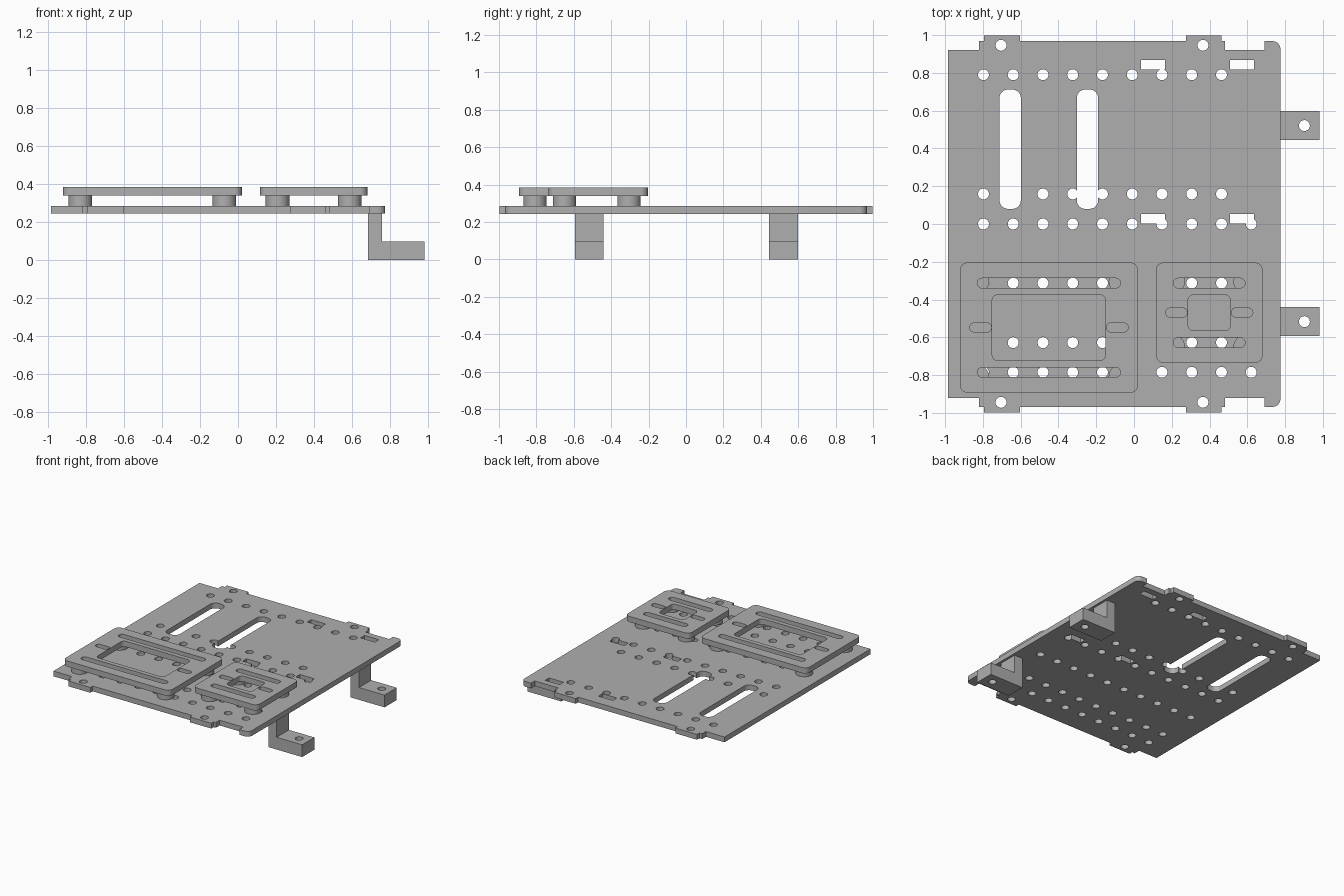
import bpy, bmesh, math
from mathutils import Vector

cube = bpy.data.objects.get("Cube")
if cube:
    bpy.data.objects.remove(cube, do_unlink=True)

grey = bpy.data.materials.new("plain grey")
grey.use_nodes = True
COLOUR = (0.43, 0.43, 0.43, 1)
grey.diffuse_color = COLOUR
grey.node_tree.nodes["Principled BSDF"].inputs["Base Color"].default_value = COLOUR


def circle(x, y, r, n=24):
    return [(x + r * math.cos(2 * math.pi * i / n), y + r * math.sin(2 * math.pi * i / n))
            for i in range(n)]


def rounded(x0, x1, y0, y1, r, n=6):
    """Rectangle outline with rounded corners, counter-clockwise."""
    pts = []
    corners = ((x1 - r, y1 - r), (x0 + r, y1 - r), (x0 + r, y0 + r), (x1 - r, y0 + r))
    for k, (cx, cy) in enumerate(corners):
        for i in range(n + 1):
            a = math.pi / 2 * (k + i / n)
            pts.append((cx + r * math.cos(a), cy + r * math.sin(a)))
    return pts


def slot(x0, x1, y, r=0.026):
    return rounded(x0, x1, y - r, y + r, r * 0.99)


def rect(x0, x1, y0, y1):
    return [(x0, y0), (x1, y0), (x1, y1), (x0, y1)]


def prism(name, outlines, z0, z1):
    """Extrude closed outlines in the ground plane from z0 to z1."""
    bm = bmesh.new()
    for pts in outlines:
        low = [bm.verts.new((x, y, z0)) for x, y in pts]
        high = [bm.verts.new((x, y, z1)) for x, y in pts]
        bm.faces.new(low[::-1])
        bm.faces.new(high)
        for i in range(len(pts)):
            j = (i + 1) % len(pts)
            bm.faces.new((low[i], low[j], high[j], high[i]))
    bmesh.ops.recalc_face_normals(bm, faces=bm.faces)
    mesh = bpy.data.meshes.new(name)
    bm.to_mesh(mesh)
    bm.free()
    mesh.materials.append(grey)
    ob = bpy.data.objects.new(name, mesh)
    bpy.context.collection.objects.link(ob)
    return ob


def cut(ob, *groups):
    """Cut each group of outlines right through the object, then bake the result."""
    cutters = []
    for g in groups:
        c = prism("cutter", g, -1, 1)
        c.hide_render = True
        mod = ob.modifiers.new("cut", "BOOLEAN")
        mod.operation, mod.solver, mod.object = "DIFFERENCE", "EXACT", c
        cutters.append(c)
    bpy.context.view_layer.update()
    baked = bpy.data.meshes.new_from_object(ob.evaluated_get(bpy.context.evaluated_depsgraph_get()))
    ob.modifiers.clear()
    ob.data = baked
    for c in cutters:
        bpy.data.objects.remove(c, do_unlink=True)


def smooth(ob):
    bpy.ops.object.select_all(action="DESELECT")
    ob.select_set(True)
    bpy.context.view_layer.objects.active = ob
    bpy.ops.object.shade_smooth_by_angle(angle=math.radians(35))


# Base plate: back edge profile with tabs and notches, mirrored to the front
BASE_Z, TOP_Z = 0.243, 0.285
HOLE = 0.029
corner = [(0.735 + 0.04 * math.sin(a), 0.928 + 0.04 * math.cos(a))
          for a in (math.pi / 2 * i / 6 for i in range(7))]
back = [(-0.984, 0.92), (-0.82, 0.92), (-0.82, 0.968), (-0.795, 0.968), (-0.795, 0.998),
        (-0.604, 0.998), (-0.604, 0.968), (0.275, 0.968), (0.275, 0.998), (0.463, 0.998),
        (0.463, 0.968), (0.482, 0.968), (0.482, 0.92), (0.69, 0.92), (0.69, 0.968)] + corner
plate = prism("base_plate", [back + [(x, -y) for x, y in reversed(back)]], BASE_Z, TOP_Z)

# Plate openings: grid of round holes, tab holes, long slots, rectangular sockets
rows = {0.79: 9, 0.159: 9, 0.0: 10, -0.313: 10, -0.628: 10, -0.785: 10}
holes = [circle(-0.797 + 0.1575 * i, y, HOLE) for y, n in rows.items() for i in range(n)]
holes += [circle(x, y, HOLE) for x in (-0.704, 0.365) for y in (0.946, -0.944)]
openings = [rounded(x, x + 0.113, 0.08, 0.712, 0.045) for x in (-0.712, -0.303)]
openings += [rect(x, x + 0.127, y, y + 0.05) for x in (0.037, 0.508) for y in (0.003, 0.819)]
cut(plate, holes, openings)
smooth(plate)


# Raised mounting trays, each standing on four round standoffs
def tray(name, x0, x1, y0, y1, window, slot_x, slot_ys, side_y, leg_ys):
    body = prism(name, [rounded(x0, x1, y0, y1, 0.04)], 0.338, 0.383)
    wx0, wx1, wy0, wy1 = window
    cuts = [rounded(wx0, wx1, wy0, wy1, 0.03)]
    cuts += [slot(*slot_x, y) for y in slot_ys]
    cuts += [slot(x, x + 0.114, side_y, 0.024) for x in (x0 + 0.052, x1 - 0.166)]
    cut(body, cuts)
    smooth(body)
    for x, side in zip(slot_x, ("right", "left")):
        for y, end in zip(leg_ys, ("front", "back")):
            leg = prism(f"{name}_standoff_{end}_{side}", [circle(x, y, 0.062, 32)], TOP_Z, 0.338)
            smooth(leg)


tray("large_tray", -0.921, 0.021, -0.894, -0.204, (-0.751, -0.151, -0.723, -0.375),
     (-0.83, -0.072), (-0.785, -0.313), -0.548, (-0.807, -0.305))
tray("small_tray", 0.116, 0.681, -0.735, -0.204, (0.286, 0.51, -0.565, -0.375),
     (0.208, 0.588), (-0.628, -0.313), -0.469, (-0.65, -0.305))

# L-shaped side brackets: upright under the plate and a drilled foot
for end, y in (("back", 0.521), ("front", -0.517)):
    y0, y1 = y - 0.077, y + 0.077
    prism(f"bracket_upright_{end}", [rect(0.683, 0.757, y0, y1)], 0, BASE_Z)
    foot = prism(f"bracket_foot_{end}", [rect(0.757, 0.982, y0, y1)], 0, 0.098)
    cut(foot, [circle(0.902, y, HOLE)])
    smooth(foot)
